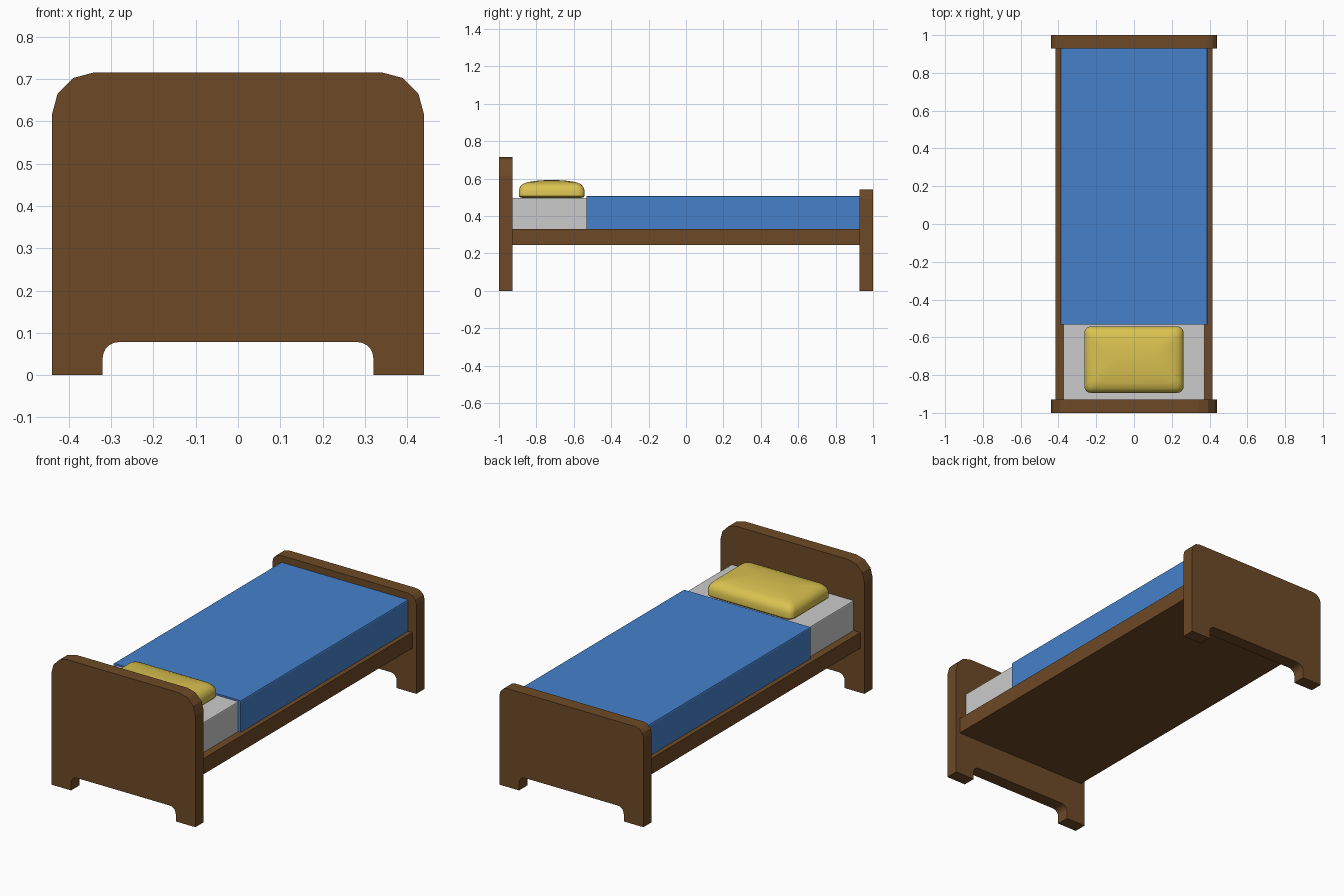
import bpy, bmesh, math

if "Cube" in bpy.data.objects:
    bpy.data.objects.remove(bpy.data.objects["Cube"])


def material(name, rgb):
    m = bpy.data.materials.new(name)
    m.diffuse_color = (*rgb, 1)
    m.use_nodes = True
    m.node_tree.nodes["Principled BSDF"].inputs["Base Color"].default_value = m.diffuse_color
    return m


WOOD = material("wood", (0.155, 0.068, 0.02))
BLUE = material("blanket_blue", (0.06, 0.22, 0.6))
YELLOW = material("pillow_yellow", (0.7, 0.54, 0.08))


def finish(bm, name, mat=None, smooth=None):
    bmesh.ops.recalc_face_normals(bm, faces=bm.faces[:])
    me = bpy.data.meshes.new(name)
    bm.to_mesh(me)
    bm.free()
    ob = bpy.data.objects.new(name, me)
    bpy.context.collection.objects.link(ob)
    if mat:
        me.materials.append(mat)
    if smooth:
        bpy.ops.object.select_all(action='DESELECT')
        ob.select_set(True)
        bpy.context.view_layer.objects.active = ob
        bpy.ops.object.shade_smooth_by_angle(angle=math.radians(smooth))
    return ob


def box(name, hx, y0, y1, z0, z1, mat=None, bevel=0):
    bm = bmesh.new()
    bmesh.ops.create_cube(bm, size=1)
    for v in bm.verts:
        v.co = (v.co.x * 2 * hx, y0 + (v.co.y + .5) * (y1 - y0), z0 + (v.co.z + .5) * (z1 - z0))
    if bevel:
        edges = [e for e in bm.edges if all(v.co.z > z1 - 1e-4 for v in e.verts)
                 and abs(e.verts[0].co.x - e.verts[1].co.x) < 1e-4]
        bmesh.ops.bevel(bm, geom=edges, offset=bevel, segments=2, profile=.5, affect='EDGES')
    return finish(bm, name, mat)


def end_board(name, y0, y1, top, r, mat):
    # right half of the outline, from arch centre round to top centre, then mirrored
    a, h, c = 0.32, 0.078, 0.037
    half = [(a - c + c * math.sin(t), h - c + c * math.cos(t))
            for t in (i * math.pi / 10 for i in range(6))]
    half += [(a, 0), (0.44, 0)]
    half += [(0.44 - r + r * math.cos(t), top - r + r * math.sin(t))
             for t in (i * math.pi / 6 for i in range(4))]
    outline = half + [(-x, z) for x, z in reversed(half)]
    bm = bmesh.new()
    face = bm.faces.new([bm.verts.new((x, y0, z)) for x, z in outline])
    ext = bmesh.ops.extrude_face_region(bm, geom=[face])
    for v in ext["geom"]:
        if isinstance(v, bmesh.types.BMVert):
            v.co.y = y1
    return finish(bm, name, mat)


# Wooden frame
end_board("headboard", -1.0, -0.928, 0.716, 0.099, WOOD)
end_board("footboard", 0.928, 1.0, 0.543, 0.05, WOOD)
box("bed_base", 0.415, -0.93, 0.93, 0.245, 0.332, WOOD)

# Bedding
box("mattress", 0.374, -0.929, 0.925, 0.325, 0.497, None, 0.006)
box("blanket", 0.389, -0.532, 0.929, 0.33, 0.506, BLUE, 0.008)

# Pillow: stacked rounded rectangles
bm = bmesh.new()
rings = []
for inset, z in [(0.04, 0.495), (0.008, 0.499), (0, 0.508), (0, 0.535), (0.006, 0.555),
                 (0.022, 0.572), (0.05, 0.582), (0.1, 0.589), (0.155, 0.593)]:
    hx, hy = 0.263 - inset, 0.176 - inset
    r = min(0.035, hy)
    ring = []
    for q, (sx, sy) in enumerate([(1, 1), (-1, 1), (-1, -1), (1, -1)]):
        for i in range(5):
            t = (q + i / 4) * math.pi / 2
            ring.append(bm.verts.new((sx * (hx - r) + r * math.cos(t),
                                      -0.718 + sy * (hy - r) + r * math.sin(t), z)))
    rings.append(ring)
for lo, hi in zip(rings, rings[1:]):
    for i in range(len(lo)):
        j = (i + 1) % len(lo)
        bm.faces.new((lo[i], lo[j], hi[j], hi[i]))
bm.faces.new(rings[0])
bm.faces.new(rings[-1])
finish(bm, "pillow", YELLOW, 40)
